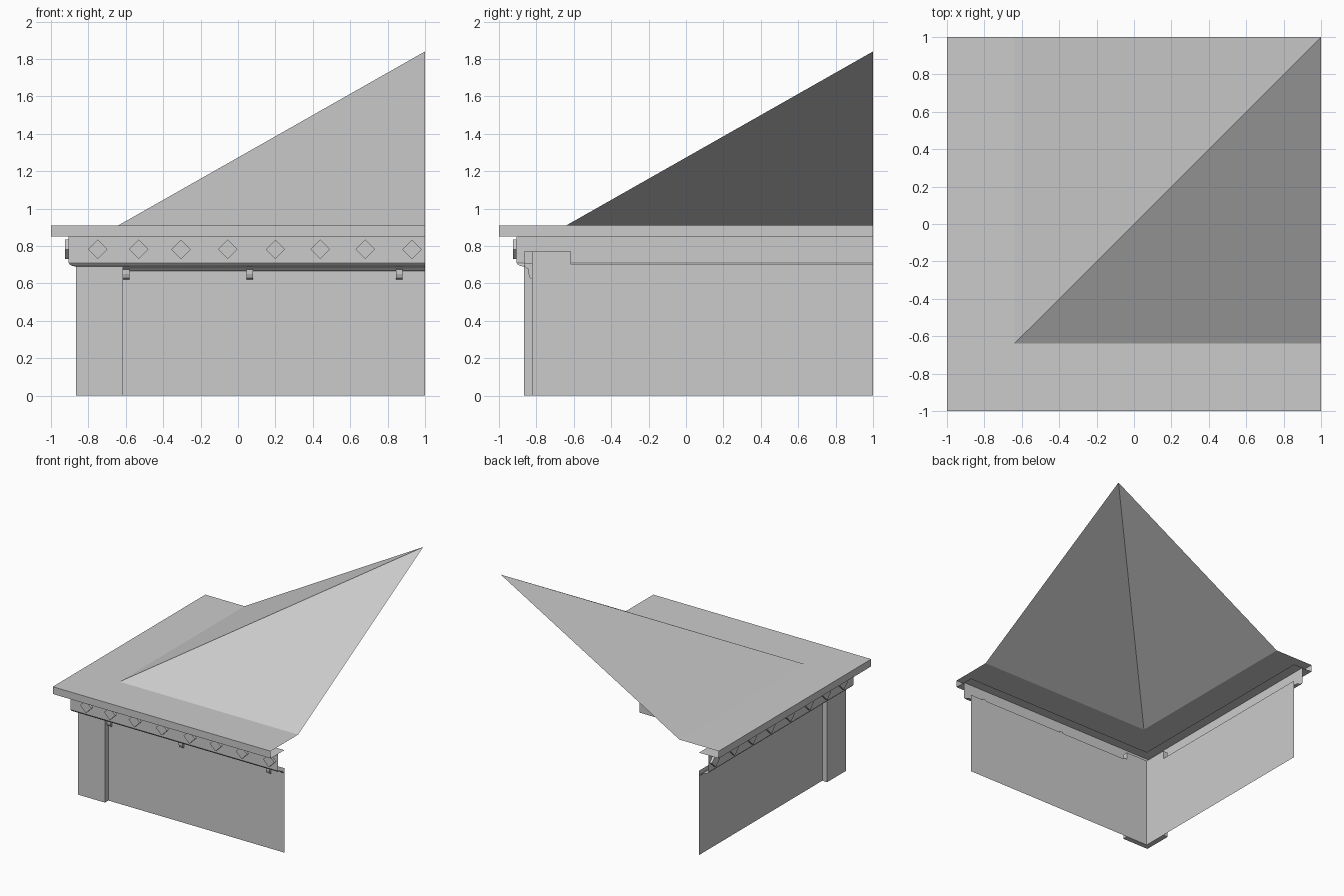
import bpy

cube = bpy.data.objects.get("Cube")
if cube:
    bpy.data.objects.remove(cube, do_unlink=True)

stone = bpy.data.materials.new("light_grey_stone")
stone.use_nodes = True
GREY = (0.6, 0.6, 0.6, 1)
stone.diffuse_color = GREY
stone.node_tree.nodes["Principled BSDF"].inputs["Base Color"].default_value = GREY


def add(name, verts, faces, swap=False):
    """Make a mesh; swap mirrors it across the corner diagonal."""
    if swap:
        verts = [(y, x, z) for x, y, z in verts]
        faces = [tuple(reversed(f)) for f in faces]
    mesh = bpy.data.meshes.new(name)
    mesh.from_pydata(verts, [], faces)
    mesh.materials.append(stone)
    obj = bpy.data.objects.new(name, mesh)
    bpy.context.collection.objects.link(obj)
    return obj


def strip(name, profile, swap, start=None):
    """Run a (depth, height) profile along one side, mitred at the corner."""
    verts = []
    for d, z in profile:
        verts += [(d if start is None else start, d, z), (1, d, z)]
    faces = [(2 * i, 2 * i + 2, 2 * i + 3, 2 * i + 1)
             for i in range(len(profile) - 1)]
    return add(name, verts, faces, swap)


def prism(name, outline, offset, swap=False):
    """Extrude a flat outline by an offset, with both ends closed."""
    n = len(outline)
    verts = outline + [tuple(a + b for a, b in zip(p, offset)) for p in outline]
    faces = [tuple(reversed(range(n))), tuple(range(n, 2 * n))]
    faces += [(i, (i + 1) % n, n + (i + 1) % n, n + i) for i in range(n)]
    return add(name, verts, faces, swap)


OUT, WALL, FRIEZE, ROOF = -0.865, -0.82, -0.905, -0.64
EAVE, SOFFIT, BASE = 0.91, 0.85, 0.71
ledge = [(ROOF, EAVE), (-1, EAVE), (-1, SOFFIT), (WALL, SOFFIT)]
frieze = [(FRIEZE, SOFFIT), (FRIEZE, BASE)]
ogee = [(FRIEZE, BASE), (-0.897, 0.698), (-0.88, 0.692), (OUT, 0.69),
        (-0.85, 0.685), (-0.84, 0.677), (-0.835, 0.667), (WALL, 0.665)]
diamond_places = [-0.75, -0.53, -0.305, -0.055, 0.2, 0.44, 0.68, 0.93]

# Two matching sides: wall, roof slope, cornice and diamond ornaments
for side, swap in (("front", False), ("right", True)):
    strip(side + "_wall", [(WALL, 0.7), (WALL, 0)], swap)
    strip(side + "_ledge", ledge, swap)
    strip(side + "_frieze", frieze, swap)
    molding = strip(side + "_molding", ogee, swap)
    molding.data.polygons.foreach_set("use_smooth", [True] * len(molding.data.polygons))
    add(side + "_roof", [(ROOF, ROOF, EAVE), (1, ROOF, EAVE), (1, 1, 1.84)],
        [(0, 1, 2)], swap)
    for i, x in enumerate(diamond_places):
        r, z = 0.052, 0.782
        outline = [(x - r, FRIEZE, z), (x, FRIEZE, z + r),
                   (x + r, FRIEZE, z), (x, FRIEZE, z - r)]
        prism(f"{side}_diamond_{i + 1}", outline, (0, -0.02, 0), swap)

# Corner pilaster wrapping both walls
END = -0.615
corner = [(OUT, OUT), (END, OUT), (END, WALL), (WALL, WALL), (WALL, END), (OUT, END)]
prism("corner_pilaster", [(x, y, 0) for x, y in corner], (0, 0, 0.77))

# Curved brackets under the front molding
bracket = [(WALL, BASE), (OUT, BASE), (OUT, 0.695), (-0.855, 0.682),
           (-0.842, 0.675), (-0.842, 0.65), (-0.835, 0.63), (WALL, 0.62)]
for i, x in enumerate((-0.615, 0.045, 0.845)):
    prism(f"bracket_{i + 1}", [(x, y, z) for y, z in bracket], (0.034, 0, 0))
